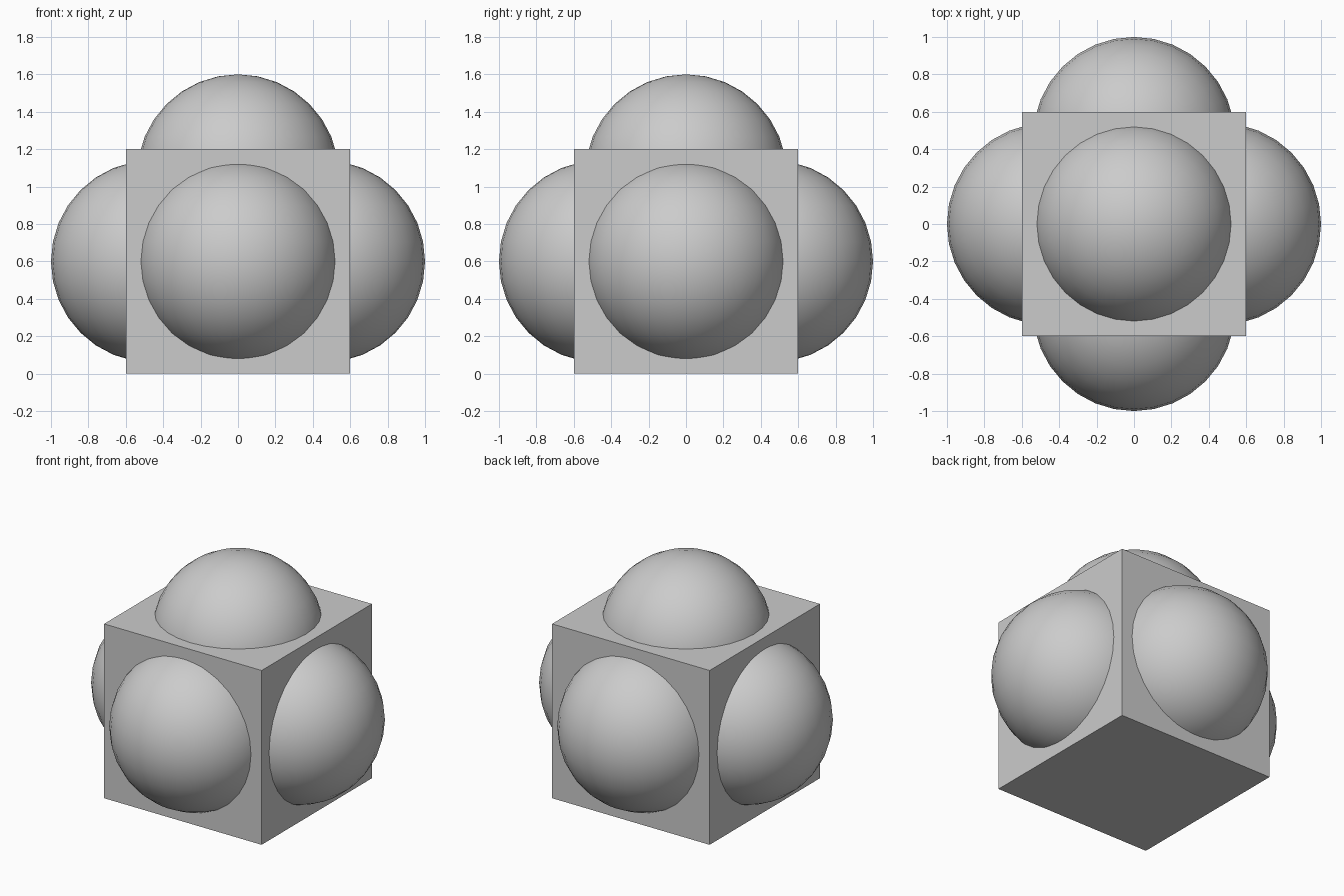
import bpy, math

if "Cube" in bpy.data.objects:
    bpy.data.objects.remove(bpy.data.objects["Cube"])

HALF = 0.6      # half the cube's side
RADIUS = 0.54   # sphere radius
OFFSET = 0.46   # sphere centre, measured from the cube's centre

grey = bpy.data.materials.new("light grey")
grey.diffuse_color = (0.6, 0.6, 0.6, 1)
grey.use_nodes = True
grey.node_tree.nodes["Principled BSDF"].inputs["Base Color"].default_value = grey.diffuse_color


def finish(name):
    ob = bpy.context.object
    ob.name = name
    ob.data.materials.append(grey)
    return ob


# Central block standing on the ground
bpy.ops.mesh.primitive_cube_add(size=2 * HALF, location=(0, 0, HALF))
finish("block")

# Rounded bulges on every face except the bottom
bulges = {
    "left_bulge": (-1, 0, 0),
    "right_bulge": (1, 0, 0),
    "front_bulge": (0, -1, 0),
    "back_bulge": (0, 1, 0),
    "top_bulge": (0, 0, 1),
}
for name, (x, y, z) in bulges.items():
    bpy.ops.mesh.primitive_uv_sphere_add(
        segments=32, ring_count=16, radius=RADIUS,
        location=(x * OFFSET, y * OFFSET, HALF + z * OFFSET))
    finish(name)
    bpy.ops.object.shade_smooth_by_angle(angle=math.radians(40))
